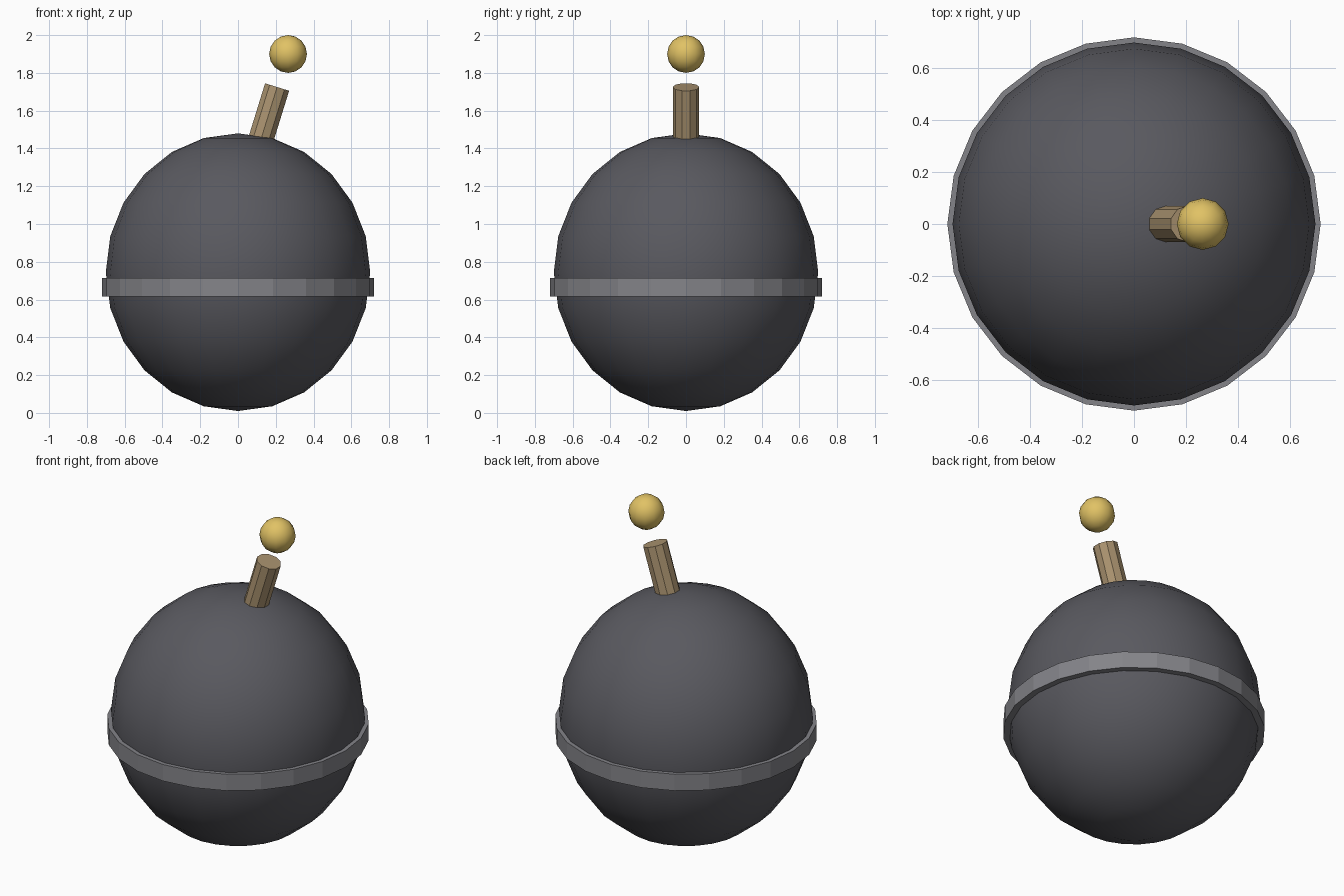
import bpy
from math import sin, cos

cube = bpy.data.objects.get("Cube")
if cube:
    bpy.data.objects.remove(cube, do_unlink=True)


def material(name, colour):
    mat = bpy.data.materials.new(name)
    mat.use_nodes = True
    mat.diffuse_color = (*colour, 1)
    mat.node_tree.nodes["Principled BSDF"].inputs["Base Color"].default_value = (*colour, 1)
    return mat


def finish(name, mat, smooth=False):
    obj = bpy.context.object
    obj.name = obj.data.name = name
    obj.data.materials.append(mat)
    if smooth:
        bpy.ops.object.shade_smooth()
    return obj


def ball(name, mat, radius, location, segments, rings, stretch=1):
    bpy.ops.mesh.primitive_uv_sphere_add(
        segments=segments, ring_count=rings, radius=radius, location=location)
    bpy.context.object.scale.z = stretch
    return finish(name, mat, smooth=True)


def cylinder(name, mat, radius, depth, location, sides, tilt=0):
    bpy.ops.mesh.primitive_cylinder_add(
        vertices=sides, radius=radius, depth=depth,
        location=location, rotation=(0, tilt, 0))
    return finish(name, mat)


charcoal = material("charcoal", (0.10, 0.10, 0.115))
grey = material("steel grey", (0.23, 0.23, 0.25))
tan = material("rope tan", (0.40, 0.29, 0.16))
gold = material("spark gold", (0.75, 0.54, 0.13))

# Slightly tall round body with a raised band below its middle
ball("body", charcoal, 0.70, (0, 0, 0.745), 24, 12, stretch=1.05)
cylinder("band", grey, 0.72, 0.10, (0, 0, 0.665), 24)

# Leaning fuse, measured back from its tip, and the spark floating above it
tilt, length = 0.30, 0.36
fuse_centre = (0.207 - sin(tilt) * length / 2, 0, 1.725 - cos(tilt) * length / 2)
cylinder("fuse", tan, 0.07, length, fuse_centre, 10, tilt)
ball("spark", gold, 0.10, (0.265, 0, 1.90), 12, 8)
